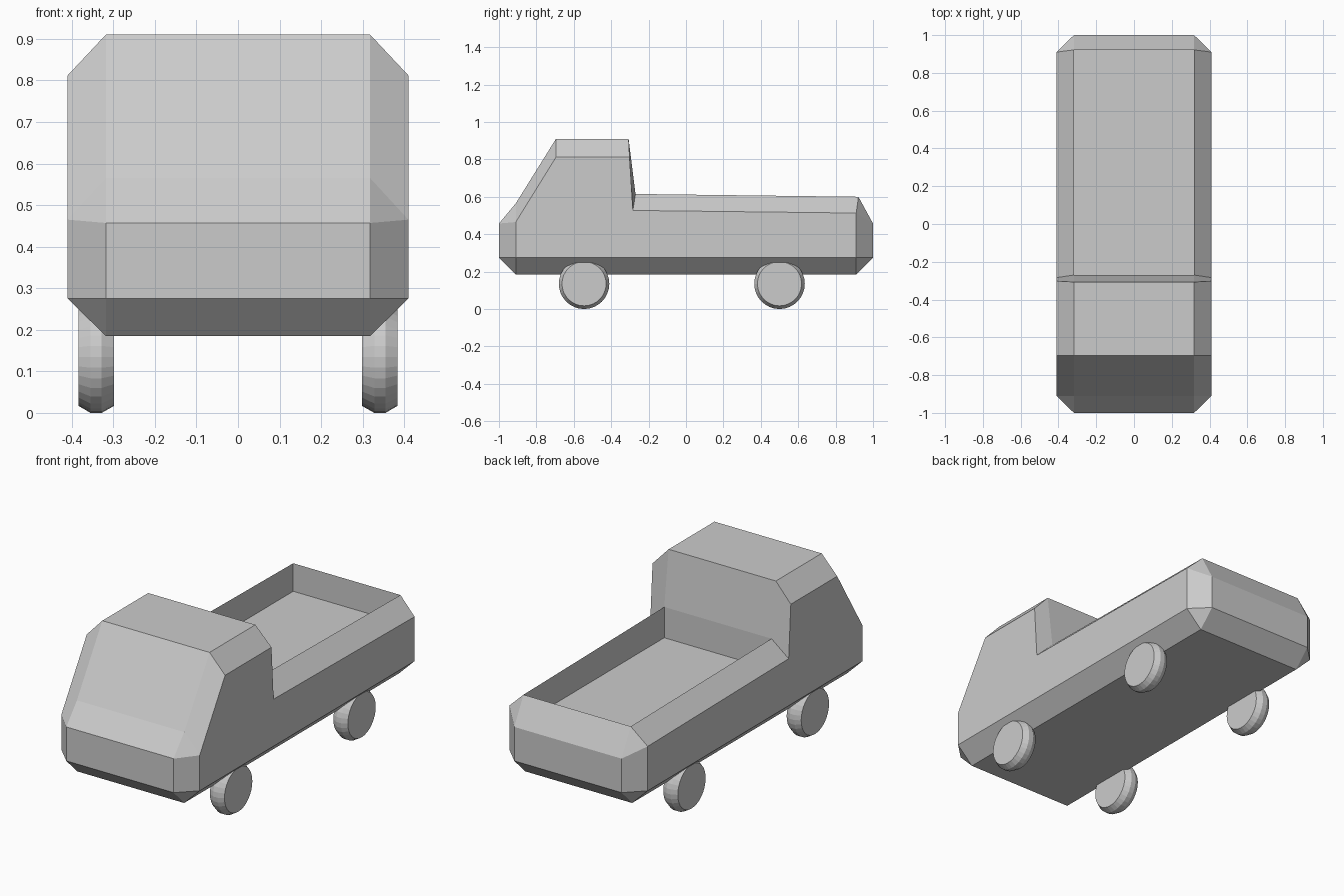
import bpy, bmesh, math

if "Cube" in bpy.data.objects:
    bpy.data.objects.remove(bpy.data.objects["Cube"])

# Body: profile at the inner chamfer line (y, z, index of matching side point)
INNER_X, SIDE_X, FLOOR_Z = 0.318, 0.41, 0.45
inner = [(-0.91, 0.185, 0), (-1, 0.275, 0), (-1, 0.457, 1), (-0.91, 0.565, 1),
         (-0.695, 0.91, 2), (-0.307, 0.91, 3), (-0.27, 0.615, 4),
         (0.922, 0.60, 5), (1, 0.457, 5), (1, 0.275, 6), (0.91, 0.185, 6)]
# Flat outer side panel (y, z)
side = [(-0.91, 0.275), (-0.91, 0.465), (-0.695, 0.812), (-0.302, 0.812),
        (-0.284, 0.527), (0.91, 0.513), (0.91, 0.275)]
BED = 6  # inner segment that is open as the cargo bed

bm = bmesh.new()
rows, floors = [], []
n = len(inner)
for s in (-1, 1):
    P = [bm.verts.new((s * INNER_X, y, z)) for y, z, _ in inner]
    S = [bm.verts.new((s * SIDE_X, y, z)) for y, z in side]
    F = [bm.verts.new((s * INNER_X, inner[BED + k][0], FLOOR_Z)) for k in (0, 1)]
    bm.faces.new(S)
    # chamfers between the inner line and the side panel
    for i in range(n):
        j = (i + 1) % n
        loop = [P[i], P[j], S[inner[j][2]], S[inner[i][2]]]
        bm.faces.new(list(dict.fromkeys(loop)))
    # bed side wall
    bm.faces.new([P[BED], P[BED + 1], F[1], F[0]])
    rows.append(P)
    floors.append(F)

# faces spanning the width, with the bed recess in place of one segment
L, R = rows
for i in range(n):
    if i != BED:
        j = (i + 1) % n
        bm.faces.new([L[i], L[j], R[j], R[i]])
A, B = floors
bm.faces.new([A[0], A[1], B[1], B[0]])
for k in (0, 1):
    bm.faces.new([L[BED + k], A[k], B[k], R[BED + k]])
bmesh.ops.recalc_face_normals(bm, faces=bm.faces)
mesh = bpy.data.meshes.new("truck_body")
bm.to_mesh(mesh)
bm.free()
bpy.context.collection.objects.link(bpy.data.objects.new("truck_body", mesh))


# Wheels: lathed discs with bevelled rims, (x offset, radius)
def wheel(name, s, y):
    prof = [(0.298, 0.118), (0.328, 0.135), (0.355, 0.135), (0.384, 0.118)]
    seg = 32
    bm = bmesh.new()
    rings = [[bm.verts.new((s * x, y + r * math.cos(2 * math.pi * k / seg),
                            0.137 + r * math.sin(2 * math.pi * k / seg)))
              for k in range(seg)] for x, r in prof]
    for a, b in zip(rings, rings[1:]):
        for k in range(seg):
            m = (k + 1) % seg
            bm.faces.new([a[k], a[m], b[m], b[k]])
    bm.faces.new(rings[0])
    bm.faces.new(rings[-1])
    bmesh.ops.translate(bm, verts=bm.verts, vec=(0, 0, -0.002))
    bmesh.ops.recalc_face_normals(bm, faces=bm.faces)
    me = bpy.data.meshes.new(name)
    bm.to_mesh(me)
    bm.free()
    bpy.context.collection.objects.link(bpy.data.objects.new(name, me))


for s, sn in ((-1, "left"), (1, "right")):
    wheel("front_wheel_" + sn, s, -0.545)
    wheel("rear_wheel_" + sn, s, 0.50)
